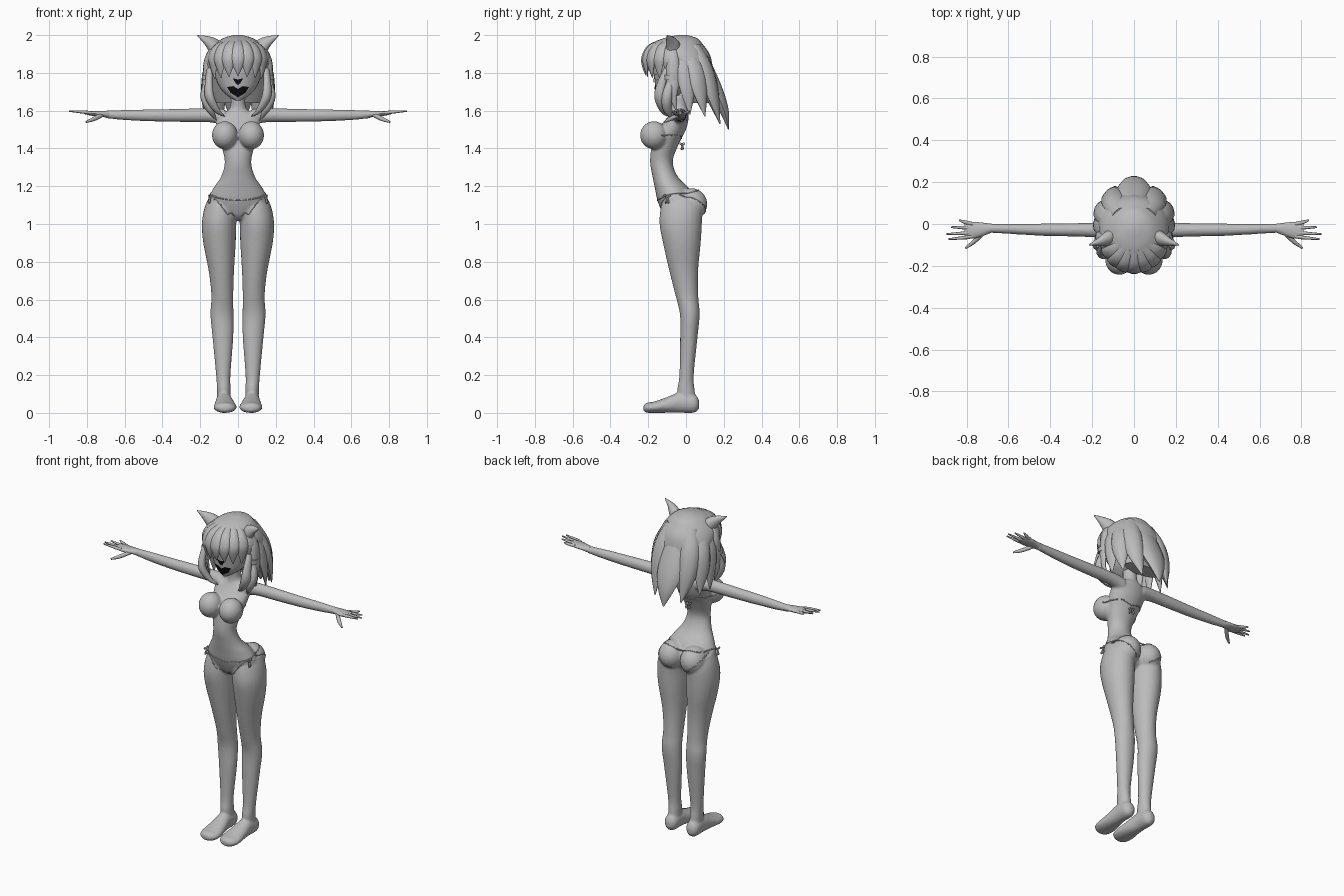
import bpy, bmesh, math
from mathutils import Vector, Matrix
from mathutils.bvhtree import BVHTree

default = bpy.data.objects.get("Cube")
if default:
    bpy.data.objects.remove(default)


def material(name, rgb):
    m = bpy.data.materials.new(name)
    m.use_nodes = True
    m.diffuse_color = (*rgb, 1)
    m.node_tree.nodes["Principled BSDF"].inputs["Base Color"].default_value = (*rgb, 1)
    return m


GREY = material("neutral grey", (0.5, 0.5, 0.5))
BLACK = material("black", (0.004, 0.004, 0.004))
X, Y, Z = Vector((1, 0, 0)), Vector((0, 1, 0)), Vector((0, 0, 1))


def spline(rows, steps):
    """Catmull-Rom interpolation of rows of numbers."""
    rows = [Vector(r) for r in rows]
    out = []
    for i in range(len(rows) - 1):
        a, b, c, d = rows[max(i - 1, 0)], rows[i], rows[i + 1], rows[min(i + 2, len(rows) - 1)]
        for k in range(steps):
            t = k / steps
            out.append(b + (c - a) * (t / 2) + (a * 2 - b * 5 + c * 4 - d) * (t * t / 2)
                       + (b * 3 - a - c * 3 + d) * (t ** 3 / 2))
    return out + [rows[-1]]


def tube(bm, rows, axes=None, around=None, seg=16, steps=4, mirror=False):
    """Closed loft through rows of (x, y, z, radius, radius)."""
    rings = spline(rows, steps)
    centres = [Vector(r[:3]) for r in rings]
    for side in ((1, -1) if mirror else (1,)):
        loops = []
        for i, (c, r) in enumerate(zip(centres, rings)):
            if axes:
                u, v = axes
            else:
                t = (centres[min(i + 1, len(rings) - 1)] - centres[max(i - 1, 0)]).normalized()
                u = Vector((around - c.y, c.x, 0)) if around is not None else Vector((0.3, 0.2, 1))
                u = (u - t * u.dot(t)).normalized()
                v = t.cross(u)
            loop = []
            for k in range(seg):
                w = math.tau * k / seg
                p = c + u * max(r[3], 0.001) * math.cos(w) + v * max(r[4], 0.001) * math.sin(w)
                loop.append(bm.verts.new((p.x * side, p.y, p.z)))
            loops.append(loop)
        for a, b in zip(loops, loops[1:]):
            for k in range(seg):
                n = (k + 1) % seg
                bm.faces.new((a[k], a[n], b[n], b[k]))
        bm.faces.new(loops[0])
        bm.faces.new(loops[-1])


def ball(bm, centre, size):
    for side in (1, -1):
        place = Matrix.Translation((centre[0] * side, centre[1], centre[2]))
        bmesh.ops.create_uvsphere(bm, u_segments=24, v_segments=16, radius=1,
                                  matrix=place @ Matrix.Diagonal((*size, 1)))


def lock(bm, path, width, thick, mirror=True, seg=10):
    """Tapered hair strand, its flat side facing away from the head."""
    rows = []
    for i, p in enumerate(path):
        t = i / (len(path) - 1)
        f = min(1, 0.6 + t) * min(1, (1 - t) * 2.4) + 0.06
        rows.append((*p, width * f, thick * f))
    tube(bm, rows, around=-0.04, seg=seg, mirror=mirror)


def finish(bm, name, mat=GREY, smooth=True):
    bmesh.ops.recalc_face_normals(bm, faces=bm.faces[:])
    me = bpy.data.meshes.new(name)
    bm.to_mesh(me)
    bm.free()
    ob = bpy.data.objects.new(name, me)
    bpy.context.collection.objects.link(ob)
    me.materials.append(mat)
    if smooth:
        bpy.ops.object.select_all(action="DESELECT")
        ob.select_set(True)
        bpy.context.view_layer.objects.active = ob
        bpy.ops.object.shade_smooth_by_angle(angle=math.radians(50))
    return ob


# Body: overlapping volumes fused into one skin
bm = bmesh.new()
tube(bm, [(0, -.04, 1.68, .04, .04), (0, -.035, 1.61, .045, .042), (0, -.04, 1.57, .11, .055),
          (0, -.075, 1.5, .11, .075), (0, -.11, 1.42, .09, .07), (0, -.13, 1.33, .07, .06),
          (0, -.11, 1.25, .09, .067), (0, -.075, 1.19, .13, .09), (0, -.05, 1.12, .16, .1),
          (0, -.04, 1.05, .12, .08), (0, -.04, 1.02, .05, .05)], (X, Y), seg=32)
tube(bm, [(.085, -.03, 1.14, .07, .09), (.093, -.025, 1.08, .086, .11), (.1, -.028, 1, .091, .112),
          (.098, -.022, .9, .086, .1), (.088, -.012, .75, .067, .076), (.083, .005, .62, .058, .06),
          (.085, .02, .52, .061, .052), (.08, .015, .4, .055, .046), (.078, .003, .2, .038, .038),
          (.075, 0, .12, .036, .046), (.075, .01, .04, .035, .045)], (X, Y), seg=24, mirror=True)
tube(bm, [(.07, -.04, 1.565, .05, .045), (.15, -.03, 1.575, .037, .037), (.3, -.028, 1.575, .032, .035),
          (.45, -.027, 1.575, .029, .032), (.6, -.023, 1.577, .024, .027), (.7, -.02, 1.58, .021, .02)],
     (Y, Z), mirror=True)
tube(bm, [(.075, .07, .045, .015, .02), (.075, .045, .05, .04, .049), (.074, -.03, .055, .044, .055),
          (.07, -.1, .042, .054, .042), (.068, -.17, .03, .062, .03), (.068, -.21, .027, .048, .026),
          (.068, -.225, .025, .02, .012)], (X, Z), mirror=True)
ball(bm, (.07, -.17, 1.47), (.068, .073, .074))
ball(bm, (.075, .025, 1.105), (.078, .088, .085))
body = finish(bm, "body", smooth=False)
fuse = body.modifiers.new("fuse", "REMESH")
fuse.mode, fuse.voxel_size, fuse.use_smooth_shade = "VOXEL", 0.007, True
relax = body.modifiers.new("relax", "SMOOTH")
relax.factor, relax.iterations = 0.5, 4

# Hands with four fingers and a thumb
bm = bmesh.new()
tube(bm, [(.68, -.02, 1.58, .021, .02), (.72, -.025, 1.583, .031, .016), (.77, -.03, 1.585, .04, .013),
          (.81, -.03, 1.59, .032, .009)], (Y, Z), mirror=True)
for root, reach, tip in ((-.058, .885, -.072), (-.04, .895, -.048), (-.02, .875, -.015), (0, .835, .018)):
    tube(bm, [(.77, root, 1.587, .01, .009), (.81, (root + tip) / 2, 1.592, .009, .009),
              (reach, tip, 1.598, .004, .004)], (Y, Z), seg=8, mirror=True)
tube(bm, [(.72, -.04, 1.578, .012, .012), (.765, -.085, 1.555, .011, .011), (.805, -.115, 1.54, .005, .005)],
     seg=8, mirror=True)
finish(bm, "hands")

# Head
bm = bmesh.new()
tube(bm, [(0, -.12, 1.655, .015, .02), (0, -.1, 1.675, .05, .05), (0, -.08, 1.71, .088, .08),
          (0, -.065, 1.76, .115, .102), (0, -.06, 1.82, .128, .115), (0, -.05, 1.9, .12, .115),
          (0, -.04, 1.95, .06, .06)], (X, Y), seg=28)
face_tree = BVHTree.FromBMesh(bm)
finish(bm, "head")


def face_plate(name, outline, mat, mirror):
    """Thin plate laid on the front of the face."""
    bm = bmesh.new()
    for side in ((1, -1) if mirror else (1,)):
        bm.faces.new([bm.verts.new((x * side, -1, z)) for x, z in outline])
    bmesh.ops.triangulate(bm, faces=bm.faces[:])
    bmesh.ops.subdivide_edges(bm, edges=bm.edges[:], cuts=3, use_grid_fill=True)
    for v in bm.verts:
        hit = face_tree.ray_cast(v.co, Y)[0] or face_tree.find_nearest(v.co)[0]
        v.co.y = hit.y - 0.005
    finish(bm, name, mat)


face_plate("mouth", [(0, 1.715), (.025, 1.73), (.058, 1.725), (.04, 1.695), (0, 1.67)], BLACK, True)
face_plate("nose", [(-.028, 1.772), (0, 1.765), (.028, 1.772), (.012, 1.745), (0, 1.735), (-.012, 1.745)],
           BLACK, False)
face_plate("eyes", [(.035, 1.78), (.06, 1.795), (.095, 1.79), (.09, 1.765), (.055, 1.76)], GREY, True)

# Hair: crown, fringe, back and side strands
bm = bmesh.new()
tube(bm, [(0, .07, 1.64, .12, .05), (0, .06, 1.7, .15, .08), (0, .035, 1.78, .165, .11),
          (0, .01, 1.84, .17, .13), (0, -.04, 1.9, .16, .165), (0, -.045, 1.95, .125, .135),
          (0, -.03, 1.983, .08, .09), (0, -.02, 2, .025, .025)], (X, Y), seg=24)
finish(bm, "hair_crown")

bm = bmesh.new()
for i in range(-4, 5):
    s, c = math.sin(i * 0.33), math.cos(i * 0.33)
    path = [(.15 * r * s, -.05 - .165 * r * c, z) for r, z in
            ((.45, 1.97), (.85, 1.935), (1.02, 1.88), (1.03, 1.83), (.98, 1.785 - .006 * abs(i)))]
    lock(bm, path, .037, .018, mirror=False)
finish(bm, "fringe")

bm = bmesh.new()
lock(bm, [(0, .05, 1.95), (0, .11, 1.83), (0, .165, 1.69), (0, .205, 1.59), (0, .225, 1.5)], .078, .036, False)
lock(bm, [(.07, .05, 1.94), (.1, .1, 1.82), (.105, .14, 1.68), (.09, .18, 1.53)], .058, .036)
lock(bm, [(.1, .0, 1.94), (.145, .05, 1.82), (.16, .075, 1.7), (.165, .1, 1.57)], .052, .03)
lock(bm, [(.12, -.03, 1.92), (.16, -.01, 1.82), (.175, .01, 1.7), (.18, .02, 1.58)], .045, .022)
finish(bm, "back_hair")

bm = bmesh.new()
lock(bm, [(.12, -.08, 1.95), (.16, -.07, 1.87), (.165, -.07, 1.76), (.17, -.07, 1.68), (.16, -.05, 1.6)],
     .035, .02)
lock(bm, [(.15, -.1, 1.82), (.155, -.13, 1.74), (.15, -.14, 1.67), (.11, -.12, 1.6), (.07, -.1, 1.57)],
     .028, .022)
lock(bm, [(.16, -.08, 1.76), (.175, -.1, 1.68), (.15, -.1, 1.61), (.115, -.07, 1.55)], .028, .024)
finish(bm, "side_hair")

# Hair ties
bm = bmesh.new()
tube(bm, [(.162, -.075, 1.762, .028, .04), (.162, -.075, 1.788, .028, .04)], (X, Y), steps=1, mirror=True)
finish(bm, "hair_ties")

# Pointed ears
bm = bmesh.new()
tube(bm, [(.09, -.06, 1.89, .05, .04), (.125, -.07, 1.94, .044, .034), (.165, -.085, 1.972, .026, .02),
          (.215, -.1, 1.998, .002, .002)], seg=12, mirror=True)
finish(bm, "ears")

# Swimwear edges laid on the skin, with side bows and a back knot
skin = body.evaluated_get(bpy.context.evaluated_depsgraph_get())
bm = bmesh.new()
for edge in ([(0, -.17, 1.12), (.07, -.15, 1.13), (.13, -.1, 1.15), (.16, -.04, 1.175), (.12, .06, 1.19), (0, .07, 1.18)],
             [(.14, -.1, 1.15), (.09, -.14, 1.1), (.05, -.15, 1.06), (.02, -.13, 1.03)],
             [(.16, -.03, 1.17), (.15, .06, 1.13), (.1, .12, 1.07), (.03, .1, 1.02)],
             [(.14, -.12, 1.47), (.12, -.06, 1.46), (.08, 0, 1.45), (0, .0, 1.44)]):
    rows = [skin.closest_point_on_mesh(p)[1] for p in spline(edge, 5)]
    tube(bm, [(*p, .0035, .0035) for p in rows], seg=6, steps=1, mirror=True)
for hub, spread in (((.147, -.1, 1.145), .02), ((.005, -.02, 1.42), .014)):
    ball(bm, hub, (.008, .008, .008))
    for dy, dz in ((-1, .3), (1, .3), (-.5, -1.5), (.5, -1.5)):
        x, y, z = hub
        tube(bm, [(x, y, z, .004, .004), (x + .006, y + dy * spread * .6, z + dz * spread, .007, .005),
                  (x + .004, y + dy * spread, z + dz * spread, .003, .003)], seg=6, mirror=True)
finish(bm, "swimwear_edges")
